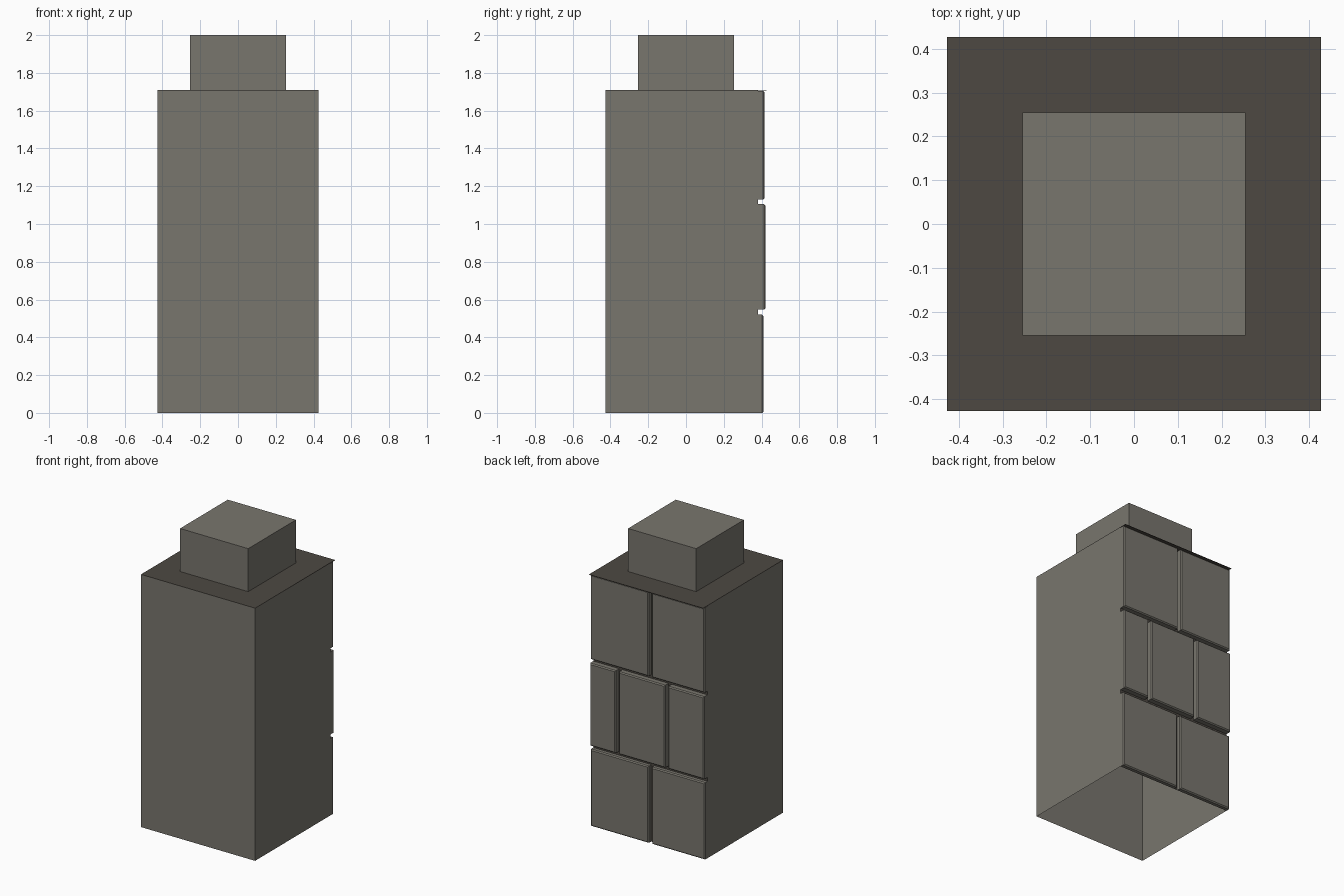
import bpy
import bmesh

old = bpy.data.objects.get("Cube")
if old:
    bpy.data.objects.remove(old, do_unlink=True)


def material(name, rgb):
    mat = bpy.data.materials.new(name)
    mat.use_nodes = True
    mat.diffuse_color = (*rgb, 1)
    mat.node_tree.nodes["Principled BSDF"].inputs["Base Color"].default_value = (*rgb, 1)
    return mat


STONE = material("grey stone", (0.19, 0.18, 0.155))
DARK = material("dark mortar", (0.075, 0.066, 0.055))


def box(name, low, high, dark=None, drop=(), chamfer=0):
    """Box between two corners; dark and drop are rules on face normals."""
    bm = bmesh.new()
    bmesh.ops.create_cube(bm, size=1)
    for v in bm.verts:
        v.co = [a if c < 0 else b for c, a, b in zip(v.co, low, high)]
    bm.normal_update()
    for f in bm.faces:
        if dark and f.normal.dot(dark) > 0.9:
            f.material_index = 1
    gone = [f for f in bm.faces if any(f.normal.dot(d) > 0.9 for d in drop)]
    if gone:
        bmesh.ops.delete(bm, geom=gone, context="FACES")
    if chamfer:
        rim = [e for e in bm.edges if all(v.co.y > high[1] - 0.001 for v in e.verts)]
        bmesh.ops.bevel(bm, geom=rim, offset=chamfer, segments=1, affect="EDGES")
    mesh = bpy.data.meshes.new(name)
    bm.to_mesh(mesh)
    bm.free()
    mesh.materials.append(STONE)
    mesh.materials.append(DARK)
    obj = bpy.data.objects.new(name, mesh)
    bpy.context.collection.objects.link(obj)
    return obj


UP, DOWN, BACK, FRONT = (0, 0, 1), (0, 0, -1), (0, 1, 0), (0, -1, 0)
HALF, WALL, ROOF = 0.427, 0.38, 1.708

# Hollow shaft, open underneath, with a dark back wall
box("shaft", (-HALF, -HALF, 0), (HALF, WALL, ROOF), dark=BACK, drop=(UP, DOWN))

# Thin dark cap reaching over the blocks
cap = box("cap", (-HALF, -HALF, ROOF - 0.002), (HALF, HALF, ROOF + 0.001))
for face in cap.data.polygons:
    face.material_index = 1

# Upper flue
box("flue", (-0.255, -0.255, ROOF), (0.255, 0.255, 2), drop=(DOWN,))

# Staggered stone blocks on the back: bottom, top, face depth, joint positions
rows = [
    (0, 0.52, 0.41, [-0.018]),
    (0.547, 1.105, 0.42, [-0.148, 0.222]),
    (1.13, ROOF - 0.004, 0.415, [-0.02]),
]
GAP = 0.012
for r, (z0, z1, depth, joints) in enumerate(rows):
    starts = [-HALF] + [j + GAP for j in joints]
    ends = [j - GAP for j in joints] + [HALF]
    for c, (x0, x1) in enumerate(zip(starts, ends)):
        box(f"block_{r}_{c}", (x0, WALL, z0), (x1, depth, z1),
            drop=(FRONT,), chamfer=0.007)
